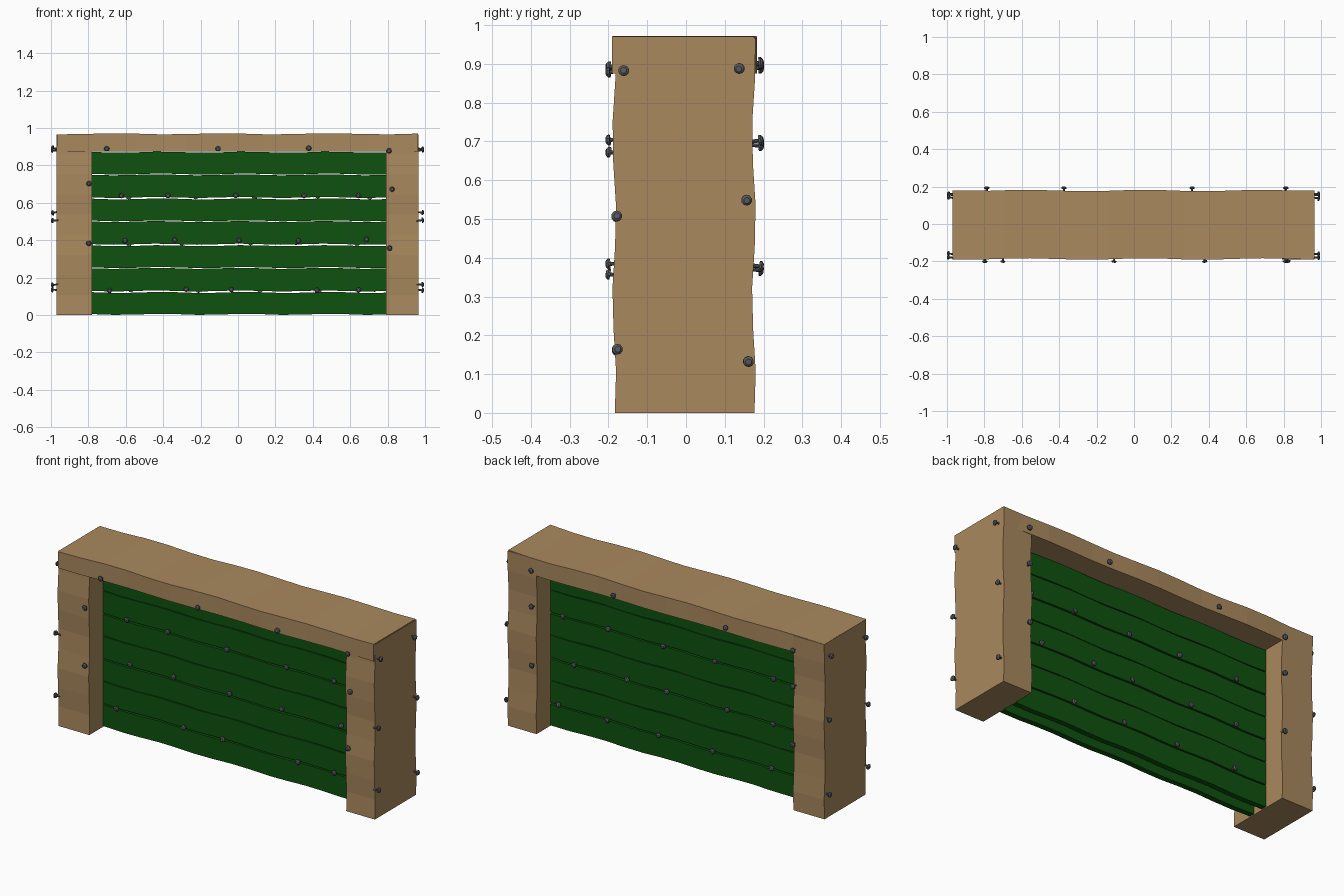
import bpy, bmesh, math, random
from mathutils import Vector, Matrix

random.seed(4)
cube = bpy.data.objects.get("Cube")
if cube:
    bpy.data.objects.remove(cube, do_unlink=True)


def make_material(name, rgb):
    m = bpy.data.materials.new(name)
    m.use_nodes = True
    m.diffuse_color = (*rgb, 1)
    m.node_tree.nodes["Principled BSDF"].inputs["Base Color"].default_value = (*rgb, 1)
    return m


wood = make_material("tan wood", (0.40, 0.25, 0.112))
green = make_material("green paint", (0.0045, 0.085, 0.0045))
iron = make_material("grey iron", (0.10, 0.105, 0.115))


def finish(bm, name, mat):
    mesh = bpy.data.meshes.new(name)
    bm.to_mesh(mesh)
    bm.free()
    mesh.materials.append(mat)
    obj = bpy.data.objects.new(name, mesh)
    bpy.context.collection.objects.link(obj)
    return obj


def warped_timber(name, lo, hi, axis, sections, warp, mat):
    """Box cut into sections along an axis; warp(t, vertex) returns an offset."""
    lo, hi = Vector(lo), Vector(hi)
    bm = bmesh.new()
    bmesh.ops.create_cube(bm, size=1)
    size = hi - lo
    for v in bm.verts:
        v.co = (lo + hi) / 2 + Vector(a * b for a, b in zip(v.co, size))
    normal = Vector((0, 0, 0))
    normal[axis] = 1
    for i in range(1, sections):
        bmesh.ops.bisect_plane(bm, geom=bm.verts[:] + bm.edges[:] + bm.faces[:],
                               plane_co=lo + normal * size[axis] * i / sections,
                               plane_no=normal)
    mid = (lo + hi) / 2
    for v in bm.verts:
        v.co += warp(v.co[axis], v.co - mid)
    return finish(bm, name, mat)


# Posts, bowed gently front to back
def post_warp(t, side):
    return Vector((0, 0.005 * math.sin(t * 15 + 0.3), 0))


warped_timber("right_post", (-0.97, -0.185, 0), (-0.78, 0.175, 0.966), 2, 9, post_warp, wood)
warped_timber("left_post", (0.79, -0.185, 0), (0.965, 0.175, 0.966), 2, 9, post_warp, wood)


# Top beam, straight underneath and uneven on the other sides
def beam_warp(t, side):
    rise = 0.003 * math.sin(t * 11 + 2.5) if side.z > 0 else 0
    return Vector((0, 0.004 * math.sin(t * 10 + 1), rise))


warped_timber("top_beam", (-0.968, -0.187, 0.875), (0.963, 0.179, 0.969), 0, 14, beam_warp, wood)

# Two layers of seven painted boards
PITCH = 0.125
for layer, y in (("front", -0.05), ("back", 0.04)):
    for i in range(7):
        wide_gap = 0.008 if i % 2 == 0 else 0.004
        z0 = 0.004 + i * PITCH
        phase = 0.4 * (i % 2) + 1

        def board_warp(t, side, phase=phase):
            return Vector((0, 0, 0.003 * math.sin(t * 14 + phase)))

        warped_timber(f"{layer}_board_{i + 1}", (-0.78, y - 0.015, z0),
                      (0.79, y + 0.015, z0 + PITCH - wide_gap), 0, 14, board_warp, green)


# Nails: a short shank with a faceted, domed head, slightly tilted
def nail(name, position, direction):
    bm = bmesh.new()
    bmesh.ops.create_cone(bm, cap_ends=True, segments=8, radius1=0.005, radius2=0.005,
                          depth=0.034, matrix=Matrix.Translation((0, 0, 0.003)))
    bmesh.ops.create_cone(bm, cap_ends=True, segments=10, radius1=0.014, radius2=0.014,
                          depth=0.006, matrix=Matrix.Translation((0, 0, 0.018)))
    bmesh.ops.create_cone(bm, cap_ends=True, segments=10, radius1=0.014, radius2=0.008,
                          depth=0.005, matrix=Matrix.Translation((0, 0, 0.0235)))
    tilt = Vector([random.uniform(-0.2, 0.2) for _ in range(3)])
    turn = (Vector(direction) + tilt).to_track_quat('Z', 'Y').to_matrix().to_4x4()
    bmesh.ops.transform(bm, matrix=Matrix.Translation(position) @ turn, verts=bm.verts)
    finish(bm, name, iron)


front_frame = [(-0.7, 0.89), (-0.105, 0.89), (0.375, 0.89), (0.81, 0.88),
               (-0.795, 0.705), (0.82, 0.67), (-0.8, 0.385), (0.81, 0.355)]
back_frame = [(0.81, 0.9), (0.31, 0.9), (-0.375, 0.9), (-0.79, 0.89),
              (0.81, 0.7), (-0.79, 0.69), (0.81, 0.38), (-0.785, 0.37)]
for x, z in front_frame:
    nail("front_frame_nail", (x, -0.181, z), (0, -1, 0))
for x, z in back_frame:
    nail("back_frame_nail", (x, 0.174, z), (0, 1, 0))

# Three rows of nails along the board joints on both faces
front_rows = {0.64: (-0.62, -0.375, -0.015, 0.355, 0.645),
              0.40: (-0.605, -0.335, 0.005, 0.325, 0.685),
              0.135: (-0.69, -0.275, -0.035, 0.42, 0.645)}
back_rows = {0.635: (0.7, 0.43, 0.09, -0.23, -0.58),
             0.385: (0.635, 0.31, 0.07, -0.3, -0.58),
             0.135: (0.73, 0.43, 0.12, -0.21, -0.57)}
for rows, y, way, label in ((front_rows, -0.064, -1, "front"), (back_rows, 0.054, 1, "back")):
    for z, xs in rows.items():
        for x in xs:
            nail(label + "_board_nail", (x, y, z), (0, way, 0))

# Nails on the outer sides of both posts
for y, z in [(-0.16, 0.88), (0.14, 0.89), (-0.18, 0.505),
             (0.155, 0.55), (-0.18, 0.163), (0.16, 0.135)]:
    nail("left_side_nail", (0.968, y, z), (1, 0, 0))
    nail("right_side_nail", (-0.973, y, z), (-1, 0, 0))
